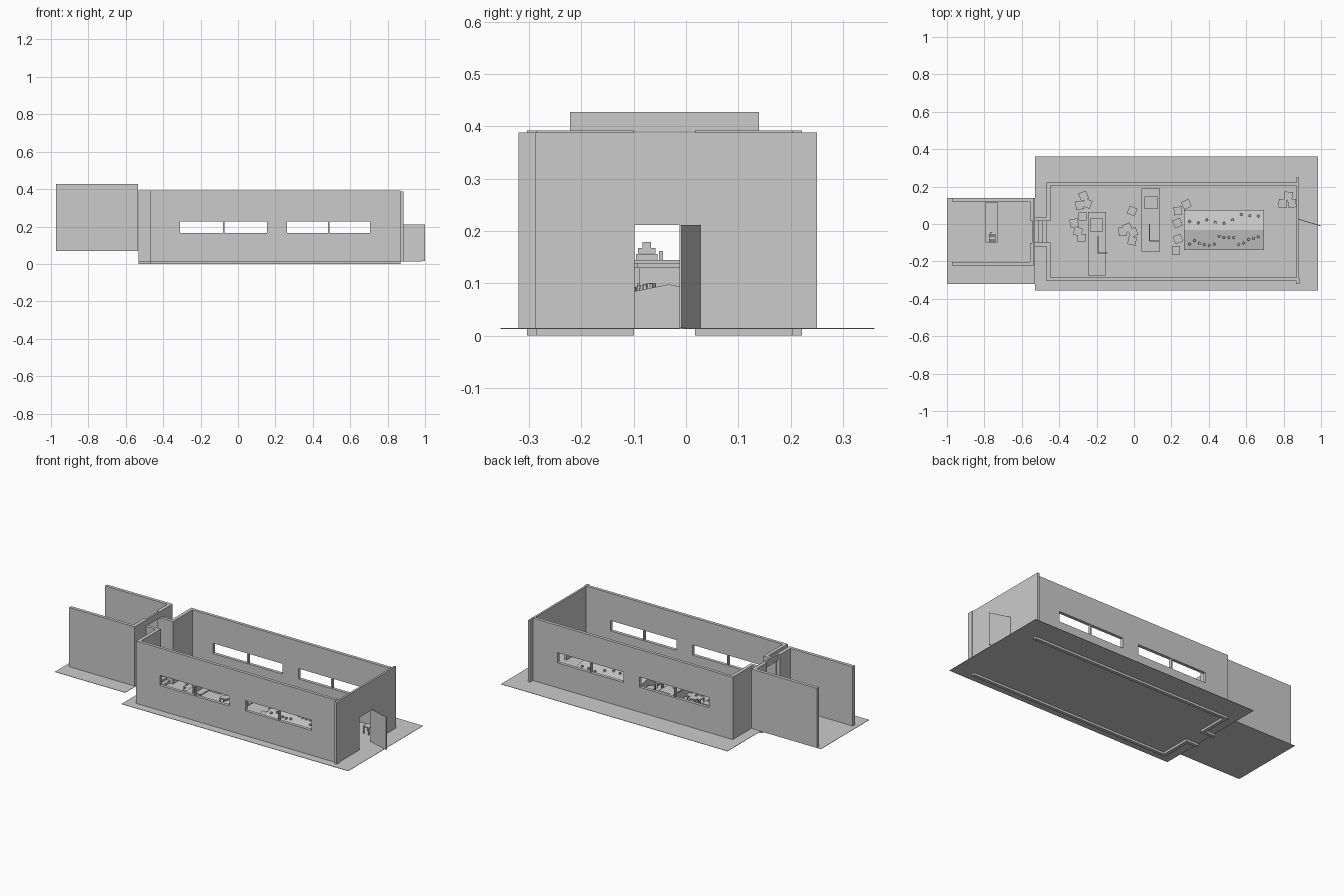
import bpy, bmesh, math, random
from mathutils import Matrix, Vector

cube = bpy.data.objects.get("Cube")
if cube:
    bpy.data.objects.remove(cube, do_unlink=True)

random.seed(4)
AXIS_Y = -0.041      # centre line of the building
GROUND = 0.015
UPPER = 0.07         # level of the entrance passage floor

grey = bpy.data.materials.new("plain_grey")
grey.use_nodes = True
grey.diffuse_color = (0.6, 0.6, 0.6, 1)
grey.node_tree.nodes["Principled BSDF"].inputs["Base Color"].default_value = (0.6, 0.6, 0.6, 1)


def finish(name, bm):
    bmesh.ops.recalc_face_normals(bm, faces=bm.faces)
    mesh = bpy.data.meshes.new(name)
    bm.to_mesh(mesh)
    bm.free()
    mesh.materials.append(grey)
    ob = bpy.data.objects.new(name, mesh)
    bpy.context.collection.objects.link(ob)
    return ob


def add_box(bm, x, y, z, at=None):
    """Add a box from (low, high) ranges, optionally placed by a matrix."""
    size = Matrix.Diagonal((x[1] - x[0], y[1] - y[0], z[1] - z[0], 1))
    mid = Matrix.Translation((sum(x) / 2, sum(y) / 2, sum(z) / 2))
    bmesh.ops.create_cube(bm, size=1, matrix=(at or Matrix()) @ mid @ size)


def box(name, x, y, z):
    bm = bmesh.new()
    add_box(bm, x, y, z)
    return finish(name, bm)


def prism(name, outline, z, flip=False):
    """Extrude a plan outline; flip mirrors it over the centre line."""
    bm = bmesh.new()
    pts = [(x, 2 * AXIS_Y - y if flip else y, z[0]) for x, y in outline]
    face = bm.faces.new([bm.verts.new(p) for p in pts])
    new = bmesh.ops.extrude_face_region(bm, geom=[face])["geom"]
    top = [v for v in new if isinstance(v, bmesh.types.BMVert)]
    bmesh.ops.translate(bm, verts=top, vec=(0, 0, z[1] - z[0]))
    return finish(name, bm)


def cut(ob, x, y, z):
    cutter = box("cutter", x, y, z)
    cutter.hide_render = True
    mod = ob.modifiers.new("opening", "BOOLEAN")
    mod.operation, mod.solver, mod.object = "DIFFERENCE", "EXACT", cutter
    bpy.context.view_layer.objects.active = ob
    bpy.ops.object.modifier_apply(modifier=mod.name)
    bpy.data.objects.remove(cutter, do_unlink=True)


# Floors
box("hall_floor", (-0.53, 0.985), (-0.355, 0.36), (GROUND - 0.002, GROUND))
box("passage_floor", (-1, -0.53), (-0.32, 0.14), (UPPER - 0.002, UPPER))

# Hall and passage walls, one half on each side of the centre line
hall = [(0.87, 0.222), (-0.468, 0.222), (-0.468, 0.037), (-0.533, 0.037),
        (-0.533, 0.017), (-0.447, 0.017), (-0.447, 0.203), (0.87, 0.203)]
passage = [(-0.973, 0.14), (-0.535, 0.14), (-0.535, 0.02),
           (-0.557, 0.02), (-0.557, 0.12), (-0.973, 0.12)]
windows = [(-0.31, 0.155), (0.263, 0.705)]
SILL, HEAD = 0.165, 0.227
for side, flip in (("left", False), ("right", True)):
    wall = prism(side + "_hall_wall", hall, (0, 0.392), flip)
    prism(side + "_passage_wall", passage, (UPPER, 0.428), flip)
    mid = 2 * AXIS_Y - 0.2125 if flip else 0.2125
    for i, (a, b) in enumerate(windows):
        cut(wall, (a, b), (mid - 0.03, mid + 0.03), (SILL, HEAD))
        c = (a + b) / 2
        box(f"{side}_mullion_{i}", (c - 0.004, c + 0.004), (mid - 0.009, mid + 0.009), (SILL, HEAD))
box("passage_lintel", (-0.545, -0.535), (-0.102, 0.02), (0.39, 0.428))

# End wall with doorway, corner post and open door
end = box("end_wall", (0.868, 0.88), (-0.308, 0.25), (GROUND, 0.388))
cut(end, (0.8, 0.95), (-0.098, 0.025), (0, 0.212))
box("end_wall_post", (0.868, 0.884), (-0.32, -0.288), (GROUND, 0.388))
bm = bmesh.new()
add_box(bm, (0, 0.127), (-0.002, 0.002), (GROUND, 0.212),
        Matrix.Translation((0.878, 0.026, 0)) @ Matrix.Rotation(math.radians(-16.5), 4, "Z"))
finish("open_door", bm)

# Steps from the passage down to the hall
for i in range(3):
    x = -0.533 + i * 0.022
    box(f"step_{i}", (x, x + 0.022), (-0.099, 0.017), (GROUND, 0.058 - i * 0.014))


# Tables
def table(name, x, y, base, top):
    bm = bmesh.new()
    add_box(bm, x, y, (top - 0.007, top))
    for lo, hi in ((y[0], y[0] + 0.008), (y[1] - 0.008, y[1])):
        add_box(bm, (x[0] + 0.005, x[1] - 0.005), (lo, hi), (base, top - 0.007))
    add_box(bm, (x[0] + 0.01, x[0] + 0.016), (y[0] + 0.008, y[1] - 0.008), (base + 0.01, top - 0.007))
    finish(name, bm)


table("front_table", (-0.245, -0.15), (-0.275, 0.065), GROUND, 0.09)
table("back_table", (0.04, 0.138), (-0.147, 0.19), GROUND, 0.09)
table("passage_desk", (-0.795, -0.73), (-0.1, 0.118), UPPER, 0.145)

# Equipment lying on the tables
box("front_table_tray", (-0.235, -0.165), (-0.04, 0.03), (0.09, 0.1))
box("back_table_tray", (0.055, 0.127), (0.08, 0.148), (0.09, 0.1))
for name, x, y in (("front", -0.193, -0.155), ("back", 0.083, -0.09)):
    box(name + "_table_screen", (x - 0.003, x + 0.003), (y, y + 0.09), (0.09, 0.13))
    box(name + "_table_arm", (x, x + 0.05), (y - 0.004, y + 0.002), (0.09, 0.1))
for i, (w, z) in enumerate(((0.042, 0.145), (0.034, 0.157), (0.016, 0.168))):
    box(f"desk_stack_{i}", (-0.775, -0.74), (-0.075 - w / 2, -0.075 + w / 2), (z, z + 0.011))
box("desk_cup", (-0.77, -0.762), (-0.052, -0.044), (0.145, 0.162))
bm = bmesh.new()
add_box(bm, (-0.025, 0.025), (-0.018, 0.018), (0.145, 0.152),
        Matrix.Translation((-0.762, 0.092, 0)) @ Matrix.Rotation(0.4, 4, "Z"))
finish("desk_folder", bm)

# Gabled display stand with small pieces scattered over both slopes
RIDGE = Vector((0, -0.033, 0.098))
DROP = 0.2
X0, X1, Y0, Y1 = 0.267, 0.695, -0.14, 0.074
bm = bmesh.new()
section = [(Y0, GROUND), (Y0, RIDGE.z - DROP * (RIDGE.y - Y0)), (RIDGE.y, RIDGE.z),
           (Y1, RIDGE.z - DROP * (Y1 - RIDGE.y)), (Y1, GROUND)]
face = bm.faces.new([bm.verts.new((X0, y, z)) for y, z in section])
new = bmesh.ops.extrude_face_region(bm, geom=[face])["geom"]
bmesh.ops.translate(bm, verts=[v for v in new if isinstance(v, bmesh.types.BMVert)],
                    vec=(X1 - X0, 0, 0))
finish("display_stand", bm)
bm = bmesh.new()
for count, lo, hi in ((9, 0.0, 0.055), (15, -0.12, -0.06)):
    for i in range(count):
        x = X0 + 0.03 + (X1 - X0 - 0.06) * i / (count - 1)
        y = random.uniform(lo, hi)
        z = RIDGE.z - DROP * abs(y - RIDGE.y) + 0.003
        bmesh.ops.create_cone(bm, cap_ends=True, segments=8, radius1=0.008, radius2=0.006,
                              depth=0.012, matrix=Matrix.Translation((x, y, z)))
finish("display_pieces", bm)

# Stools: a square seat on four legs, turned at loose angles
stools = [(-0.27, 0.15), (-0.25, 0.11), (-0.29, 0.1), (-0.32, 0.005), (-0.275, 0.04),
          (-0.3, -0.04), (-0.28, -0.075), (-0.01, 0.07), (-0.035, -0.02), (-0.005, -0.045),
          (-0.06, -0.04), (-0.01, -0.09), (0.28, 0.105), (0.235, 0.07), (0.232, 0.005),
          (0.235, -0.08), (0.225, -0.14), (0.825, 0.15), (0.845, 0.11), (0.795, 0.11)]
S = 0.022
for i, (x, y) in enumerate(stools):
    bm = bmesh.new()
    at = Matrix.Translation((x, y, GROUND)) @ Matrix.Rotation(random.uniform(-0.5, 0.5), 4, "Z")
    add_box(bm, (-S, S), (-S, S), (0.04, 0.046), at)
    for sx in (-1, 1):
        for sy in (-1, 1):
            cx, cy = sx * (S - 0.004), sy * (S - 0.004)
            add_box(bm, (cx - 0.003, cx + 0.003), (cy - 0.003, cy + 0.003), (0, 0.04), at)
    finish(f"stool_{i}", bm)
